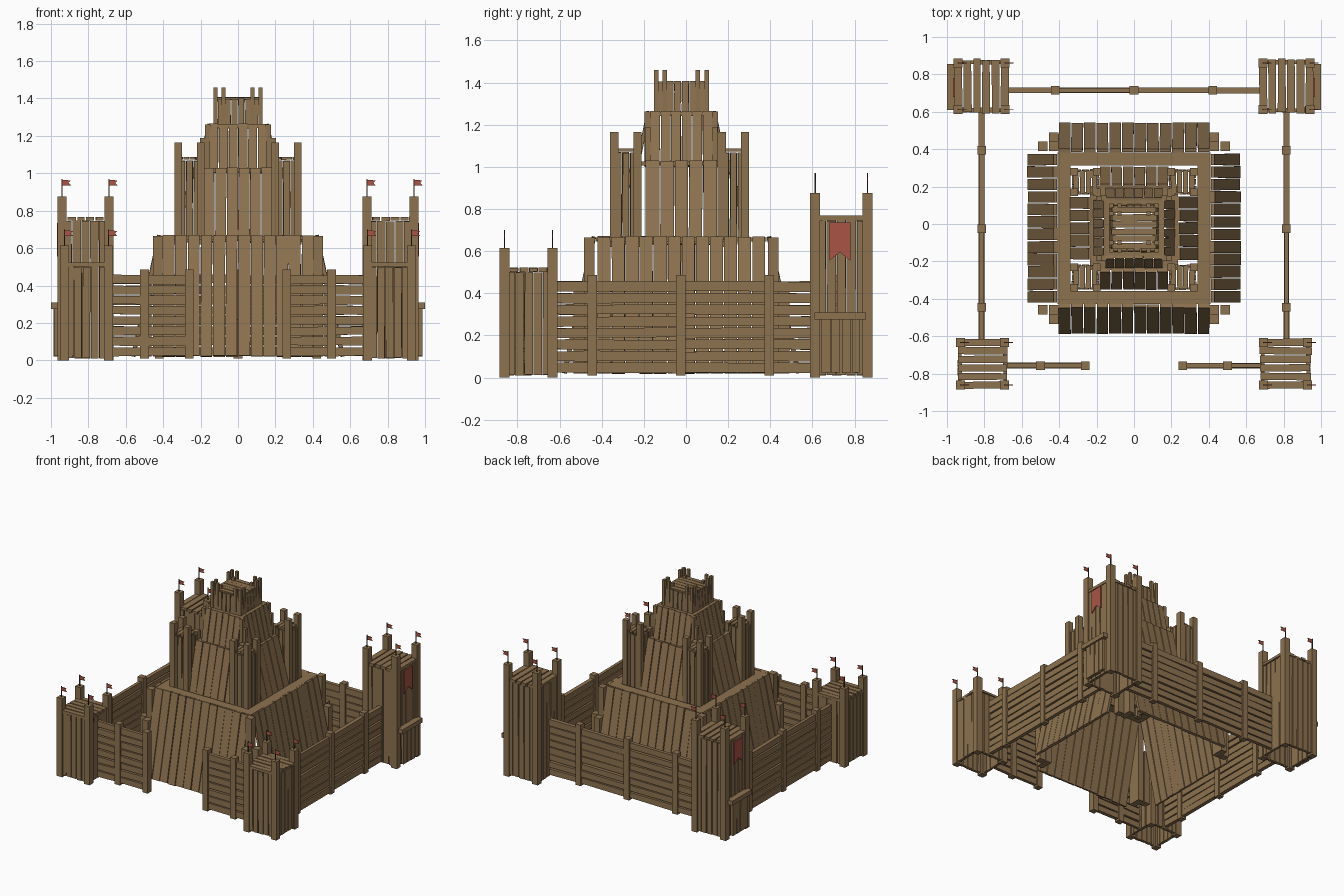
import bpy, bmesh, random
from mathutils import Vector as V

if "Cube" in bpy.data.objects:
    bpy.data.objects.remove(bpy.data.objects["Cube"])
random.seed(4)
R = random.uniform
CY = -0.022   # centre of the keep in y


def material(name, col):
    m = bpy.data.materials.new(name)
    m.diffuse_color = (*col, 1)
    m.use_nodes = True
    m.node_tree.nodes["Principled BSDF"].inputs["Base Color"].default_value = m.diffuse_color
    return m


WOOD = material("wood", (0.27, 0.17, 0.08))
RED = material("red_cloth", (0.40, 0.09, 0.06))
POLE = material("dark_pole", (0.07, 0.04, 0.02))


def finish(bm, name, mat):
    bmesh.ops.recalc_face_normals(bm, faces=bm.faces)
    me = bpy.data.meshes.new(name)
    bm.to_mesh(me)
    bm.free()
    me.materials.append(mat)
    ob = bpy.data.objects.new(name, me)
    bpy.context.collection.objects.link(ob)
    return ob


def hexa(bm, quad0, quad1):
    a = [bm.verts.new(p) for p in quad0]
    b = [bm.verts.new(p) for p in quad1]
    bm.faces.new(a)
    bm.faces.new(b[::-1])
    for i in range(4):
        j = (i + 1) % 4
        bm.faces.new((a[i], b[i], b[j], a[j]))


def box(bm, x0, x1, y0, y1, z0, z1):
    ring = ((x0, y0), (x1, y0), (x1, y1), (x0, y1))
    hexa(bm, [(x, y, z0) for x, y in ring], [(x, y, z1) for x, y in ring])


def post(bm, x, y, z0, z1, s=0.046):
    box(bm, x - s / 2, x + s / 2, y - s / 2, y + s / 2, z0, z1)


def planks(bm, a0, a1, b0, b1, n, t=0.02, gap=0.009, ragged=0.005):
    """Split the quad a0-a1 (start edge) to b0-b1 (end edge) into n uneven boards."""
    a0, a1, b0, b1 = V(a0), V(a1), V(b0), V(b1)
    across = (a1 - a0)
    d = (b0 - a0).normalized()
    nrm = d.cross(across).normalized() * (t / 2)
    for i in range(n):
        g = [R(0.05, 1) * gap / 2 / across.length for _ in range(4)]
        p, q = a0.lerp(a1, i / n + g[0]), a0.lerp(a1, (i + 1) / n - g[1])
        r, s = b0.lerp(b1, i / n + g[2]), b0.lerp(b1, (i + 1) / n - g[3])
        lo, hi = d * R(0, ragged), d * -R(0, ragged)
        k = nrm * R(0.8, 1.15)
        hexa(bm, [p + lo - k, q + lo - k, q + lo + k, p + lo + k],
             [r + hi - k, s + hi - k, s + hi + k, r + hi + k])


def skirt(bm, cx, cy, hx0, hy0, hx1, hy1, z0, z1, wx, wy, nx, ny, t=0.02):
    """Four leaning faces of boards; wx, wy are the half widths of the faces."""
    for s in (-1, 1):
        planks(bm, (cx - wx, cy + s * hy0, z0), (cx + wx, cy + s * hy0, z0),
               (cx - wx, cy + s * hy1, z1), (cx + wx, cy + s * hy1, z1), nx, t)
        planks(bm, (cx + s * hx0, cy - wy, z0), (cx + s * hx0, cy + wy, z0),
               (cx + s * hx1, cy - wy, z1), (cx + s * hx1, cy + wy, z1), ny, t)


def ledge(bm, hx, hy, w, z):
    """Narrow walkway around the top of a keep tier."""
    for s in (-1, 1):
        y = sorted((CY + s * hy, CY + s * (hy - w)))
        x = sorted((s * hx, s * (hx - w)))
        box(bm, -hx, hx, *y, z - 0.018, z)
        box(bm, *x, CY - hy + w, CY + hy - w, z - 0.018, z)


def flag(bm_pole, bm_cloth, x, y, z0, z1):
    post(bm_pole, x, y, z0, z1, 0.006)
    out = [(0, -.005), (.046, -.008), (.034, -.021), (.046, -.034), (0, -.036)]
    lo, hi = [[bm_cloth.verts.new((x + a, y + e, z1 + b)) for a, b in out] for e in (-.002, .002)]
    bm_cloth.faces.new(lo)
    bm_cloth.faces.new(hi[::-1])
    for i in range(5):
        j = (i + 1) % 5
        bm_cloth.faces.new((lo[i], hi[i], hi[j], lo[j]))


# Keep: bottom tier of leaning boards with stepped corner stakes
bm = bmesh.new()
skirt(bm, 0, CY, .56, .555, .42, .415, .02, .67, .405, .40, 12, 12)
for sx in (-1, 1):
    for sy in (-1, 1):
        post(bm, sx * .43, CY + sy * .437, .02, .665, .05)
        post(bm, sx * .43, CY + sy * .487, .02, .44, .05)
        post(bm, sx * .487, CY + sy * .437, .02, .44, .05)
ledge(bm, .41, .405, .07, .665)
finish(bm, "keep_lower_tier", WOOD)

# Keep: second tier with corner turrets
bm = bmesh.new()
skirt(bm, 0, CY, .34, .32, .235, .225, .63, 1.03, .185, .17, 6, 5)
ledge(bm, .235, .225, .06, 1.025)
finish(bm, "keep_middle_tier", WOOD)
bm = bmesh.new()
for sx in (-1, 1):
    for sy in (-1, 1):
        tx, ty = sx * .26, CY - .008 + sy * .255
        skirt(bm, tx, ty, .065, .06, .065, .06, .63, 1.07, .06, .055, 3, 3, .015)
        planks(bm, (tx - .065, ty - .065, 1.08), (tx + .065, ty - .065, 1.08),
               (tx - .065, ty + .065, 1.08), (tx + .065, ty + .065, 1.08), 4, .014)
        for a in (-1, 1):
            for b in (-1, 1):
                tall = 1.165 if a != -sx or b == sy else 1.09
                post(bm, tx + a * .06, ty + b * .055, .62, tall, .04)
finish(bm, "keep_corner_turrets", WOOD)

# Keep: third tier
bm = bmesh.new()
skirt(bm, 0, CY, .215, .21, .155, .155, 1.0, 1.265, .155, .15, 6, 6, .016)
for sx in (-1, 1):
    for sy in (-1, 1):
        post(bm, sx * .162, CY + sy * .16, 1.0, 1.262, .03)
        post(bm, sx * .19, CY + sy * .16, 1.0, 1.19, .025)
ledge(bm, .16, .16, .06, 1.26)
finish(bm, "keep_upper_tier", WOOD)

# Keep: crown with roof boards and battlement stakes
bm = bmesh.new()
skirt(bm, 0, CY, .125, .122, .115, .115, 1.24, 1.4, .11, .11, 6, 6, .014)
planks(bm, (-.12, CY - .115, 1.4), (-.12, CY + .115, 1.4), (.12, CY - .115, 1.4), (.12, CY + .115, 1.4), 6, .014)
for sx in (-1, 1):
    for sy in (-1, 1):
        for dx, dy in ((.12, .12), (.078, .12), (.12, .078), (.078, .078)):
            post(bm, sx * dx, CY + sy * dy, 1.25, 1.46 if dx + dy > .18 else 1.43, .022)
finish(bm, "keep_crown", WOOD)


# Corner watchtowers with flags
def tower(name, cx, cy, hx, hy, deck, top, tip, along_x):
    bm, bp, bc = bmesh.new(), bmesh.new(), bmesh.new()
    skirt(bm, cx, cy, hx - .02, hy - .02, hx - .02, hy - .02, .01, deck - .01, hx - .03, hy - .03, 5, 5, .022)
    x0, x1, y0, y1 = cx - hx, cx + hx, cy - hy, cy + hy
    z = deck
    if along_x:
        planks(bm, (x0, y0, z), (x0, y1, z), (x1, y0, z), (x1, y1, z), 6, .02, .014, .012)
    else:
        planks(bm, (x0, y0, z), (x1, y0, z), (x0, y1, z), (x1, y1, z), 6, .02, .014, .012)
    for a in (-1, 1):
        for b in (-1, 1):
            px, py = cx + a * (hx - .024), cy + b * (hy - .024)
            post(bm, px, py, 0, top, .048)
            flag(bp, bc, px, py, top - .01, tip)
    finish(bm, name, WOOD)
    finish(bp, name + "_flag_poles", POLE)
    finish(bc, name + "_flags", RED)


for s, side in ((-1, "left"), (1, "right")):
    tower("front_tower_" + side, s * .81, -.747, .142, .138, .512, .615, .70, True)
    tower("back_tower_" + side, s * .815, .737, .149, .148, .757, .875, .97, False)

    # Outer balcony shelf and boards below it
    bm = bmesh.new()
    x0, x1 = sorted((s * .95, s * 1.0))
    box(bm, x0, x1, .61, .855, .275, .31)
    planks(bm, (s * .975, .64, .02), (s * .975, .83, .02), (s * .975, .64, .28), (s * .975, .83, .28), 4, .022, .012)
    finish(bm, "balcony_" + side, WOOD)

    # Swallow-tailed banner
    bm = bmesh.new()
    pts = [(.68, .735), (.78, .735), (.78, .555), (.73, .595), (.68, .555)]
    f = bm.faces.new([bm.verts.new((s * .958, y, z)) for y, z in pts])
    ext = bmesh.ops.extrude_face_region(bm, geom=[f])["geom"]
    bmesh.ops.translate(bm, vec=(s * .009, 0, 0), verts=[g for g in ext if isinstance(g, bmesh.types.BMVert)])
    finish(bm, "banner_" + side, RED)


# Palisade walls: horizontal boards in bays between posts
def wall(name, stops, fixed, along_x, posts):
    bm = bmesh.new()

    def P(u, z):
        return (u, fixed, z) if along_x else (fixed, u, z)
    for u0, u1 in zip(stops, stops[1:]):
        planks(bm, P(u0, .02), P(u0, .46), P(u1, .02), P(u1, .46), 8, .028, .016, .002)
    for u in posts:
        post(bm, *P(u, 0)[:2], .01, .487, .046)
    finish(bm, name, WOOD)


for s, side in ((-1, "left"), (1, "right")):
    wall("side_wall_" + side, (-.62, -.44, -.025, .395, .6), s * .815, False, (-.445, -.025, .395))
    wall("front_wall_" + side, tuple(s * u for u in (.25, .5, .68)), -.757, True, (s * .26, s * .5))
wall("back_wall", (-.68, -.42, 0, .42, .68), .715, True, (-.42, 0, .42))
